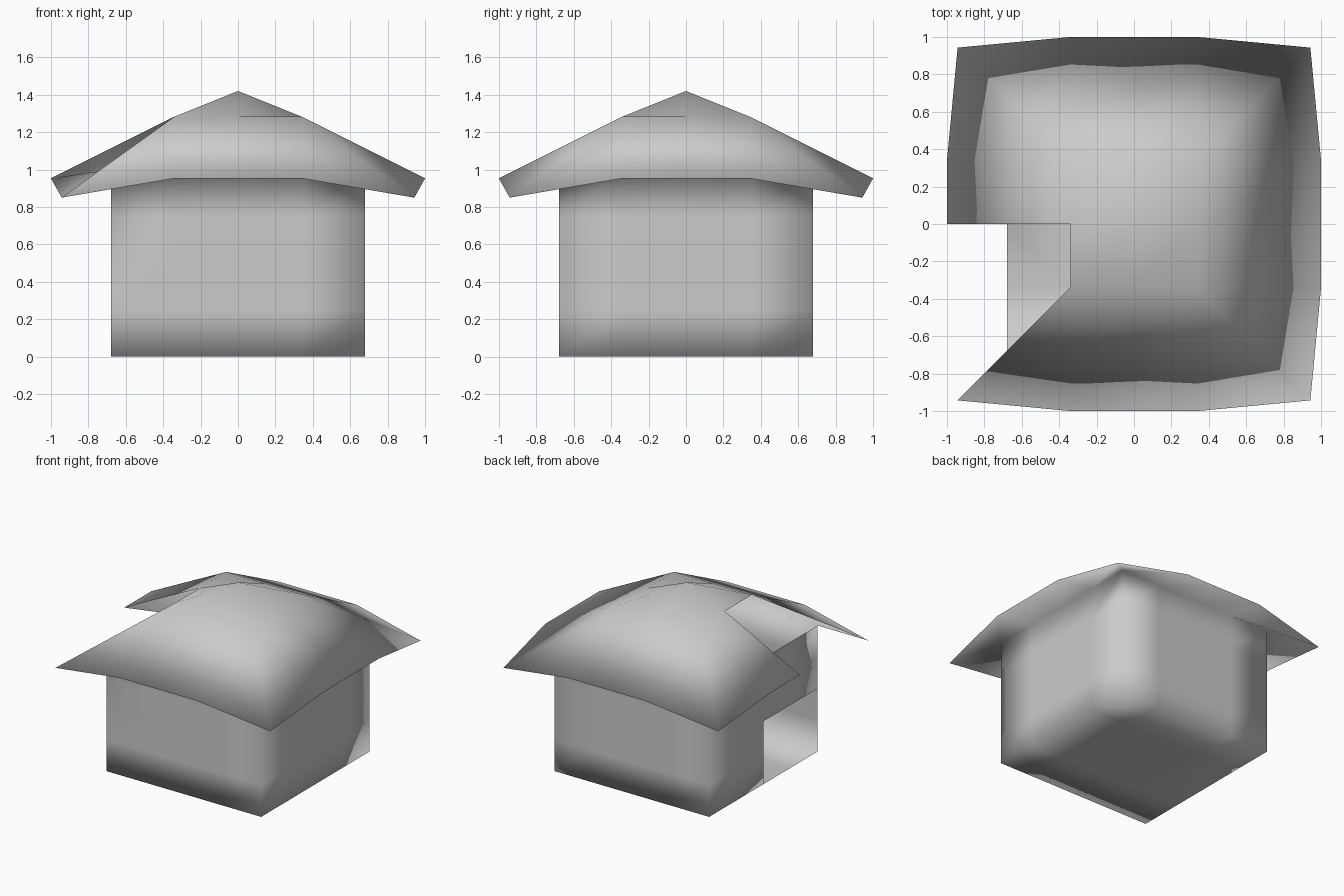
import bpy, bmesh

if "Cube" in bpy.data.objects:
    bpy.data.objects.remove(bpy.data.objects["Cube"])

HALF, STEP, WALL_TOP = 0.68, 0.34, 1.0
bm = bmesh.new()
R = range(-2, 2)


def sign(v):
    return (v > 0) - (v < 0)


def body(p, z):
    return (p[0] * STEP, p[1] * STEP, z)


def roof(p):
    """Lattice point (-2..2, -2..2) to a point on the hipped roof."""
    i, j = p
    if abs(i) == 2 and abs(j) == 2:
        return (sign(i) * 0.943, sign(j) * 0.943, 0.85)
    if abs(i) == 2:
        return (sign(i) * 1.0, j * STEP, 0.953)
    if abs(j) == 2:
        return (i * STEP, sign(j) * 1.0, 0.953)
    return (i * STEP, j * STEP, 1.42 if i == j == 0 else 1.283)


def face(*pts):
    bm.faces.new([bm.verts.new(p) for p in pts])


def cell(i, j):
    return [(i, j), (i + 1, j), (i + 1, j + 1), (i, j + 1)]


# Perimeter of the lattice, counter-clockwise
ring = ([(i, -2) for i in R] + [(2, j) for j in R]
        + [(-i, 2) for i in R] + [(-2, -j) for j in R])

# Floor
for i in R:
    for j in R:
        face(*[body(p, 0) for p in reversed(cell(i, j))])

# Walls with the open doorway, and the eave underside
for k, a in enumerate(ring):
    b = ring[(k + 1) % len(ring)]
    is_open = a[0] == b[0] == -2 and a[1] <= 0 and b[1] <= 0
    for row in range(4):
        if is_open and row < 2:
            continue
        z0, z1 = row * WALL_TOP / 4, (row + 1) * WALL_TOP / 4
        face(body(a, z0), body(b, z0), body(b, z1), body(a, z1))
    if not is_open:
        face(body(a, WALL_TOP), body(b, WALL_TOP), roof(b), roof(a))

# Roof, with corner cells split along the hips and a gap on the left
for i in R:
    for j in R:
        q = cell(i, j)
        if (i, j) == (-2, -1):
            continue
        if i in (-2, 1) and j in (-2, 1):
            n = next(k for k, p in enumerate(q) if abs(p[0]) == abs(p[1]) == 2)
            q = q[n:] + q[:n]
            face(*[roof(p) for p in q[:3]])
            if (i, j) != (-2, -2):
                face(*[roof(p) for p in (q[0], q[2], q[3])])
        else:
            face(*[roof(p) for p in q])

bmesh.ops.remove_doubles(bm, verts=bm.verts[:], dist=0.0005)
for f in bm.faces:
    f.smooth = True
mesh = bpy.data.meshes.new("hut")
bm.to_mesh(mesh)
bm.free()
bpy.context.collection.objects.link(bpy.data.objects.new("hut", mesh))
